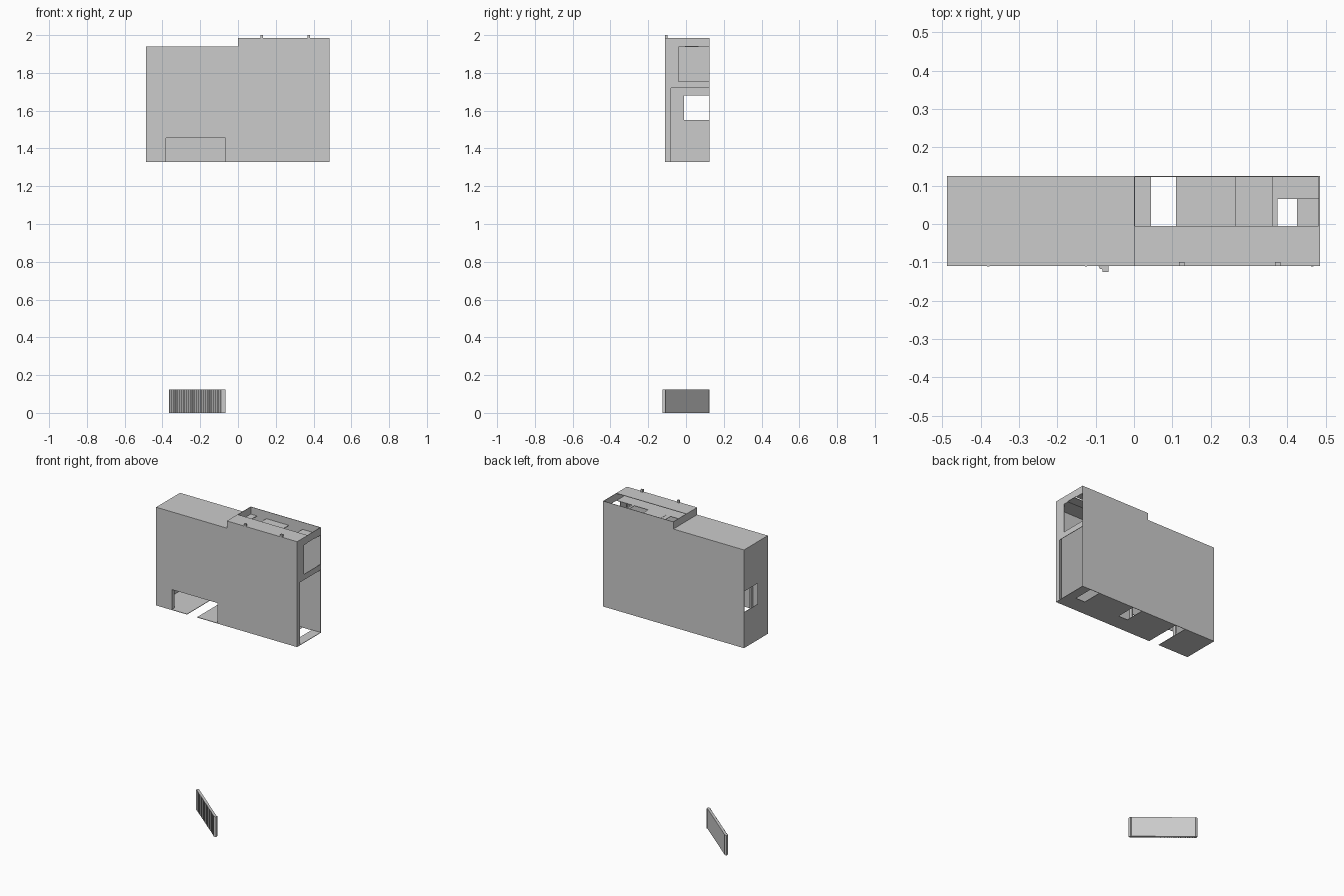
import bpy, bmesh, math
from mathutils import Vector

cube = bpy.data.objects.get("Cube")
if cube:
    bpy.data.objects.remove(cube, do_unlink=True)

# Overall limits of the sheet metal housing
LEFT, RIGHT = -0.488, 0.485
FRONT, BACK = -0.11, 0.125
BASE, LOW, HIGH = 1.327, 1.94, 1.985
T = 0.003


def plate(name, axis, outline, start, depth=T):
    """Extrude a flat outline along the named axis."""
    place = {
        "x": lambda a, b: Vector((start, a, b)),
        "y": lambda a, b: Vector((a, start, b)),
        "z": lambda a, b: Vector((a, b, start)),
    }[axis]
    bm = bmesh.new()
    face = bm.faces.new([bm.verts.new(place(a, b)) for a, b in outline])
    grown = bmesh.ops.extrude_face_region(bm, geom=[face])
    step = Vector([depth if c == axis else 0 for c in "xyz"])
    moved = [v for v in grown["geom"] if isinstance(v, bmesh.types.BMVert)]
    bmesh.ops.translate(bm, verts=moved, vec=step)
    bmesh.ops.recalc_face_normals(bm, faces=bm.faces)
    mesh = bpy.data.meshes.new(name)
    bm.to_mesh(mesh)
    bm.free()
    obj = bpy.data.objects.new(name, mesh)
    bpy.context.collection.objects.link(obj)
    return obj


def rect(a0, a1, b0, b1):
    return [(a0, b0), (a1, b0), (a1, b1), (a0, b1)]


def comb(x0, x1, notches):
    """Horizontal plate outline with slots (left, right, inner, outer edge)."""
    pts = [(x0, FRONT), (x1, FRONT), (x1, BACK)]
    for a, b, depth in reversed(notches):
        pts += [(b, BACK), (b, depth), (a, depth), (a, BACK)]
    return pts + [(x0, BACK)]


# Front and back walls share the stepped outline; the front has a doorway
step_top = [(RIGHT, BASE), (RIGHT, HIGH), (0, HIGH), (0, LOW), (LEFT, LOW), (LEFT, BASE)]
DOOR_L, DOOR_R, DOOR_TOP = -0.38, -0.065, 1.455
doorway = [(DOOR_L, BASE), (DOOR_L, DOOR_TOP), (DOOR_R, DOOR_TOP), (DOOR_R, BASE)]
plate("front_wall", "y", step_top + doorway, FRONT)
plate("back_wall", "y", step_top, BACK - T)

# Side walls with openings that run to the back edge
plate("right_end_wall", "x", [
    (FRONT, BASE), (BACK, BASE), (BACK, 1.55), (-0.01, 1.55),
    (-0.01, 1.68), (BACK, 1.68), (BACK, LOW), (FRONT, LOW)], LEFT)
plate("left_end_wall", "x", [
    (FRONT, BASE), (-0.08, BASE), (-0.08, 1.72), (BACK, 1.72), (BACK, 1.755),
    (-0.04, 1.755), (-0.04, LOW), (BACK, LOW), (BACK, HIGH), (FRONT, HIGH)], RIGHT - T)

# Floor in two parts with a through gap and rear slots
SLOT_Y = -0.005
plate("floor_end", "z", rect(LEFT, -0.275, FRONT, BACK), BASE)
plate("floor_main", "z", comb(-0.205, RIGHT, [
    (0.045, 0.11, SLOT_Y), (0.36, 0.425, SLOT_Y)]), BASE)

# Lid, step riser, raised cover and recessed deck
plate("low_lid", "z", rect(LEFT, 0, FRONT, BACK), LOW - T)
plate("step_riser", "x", rect(FRONT, BACK, LOW, HIGH), 0)
plate("raised_cover", "z", rect(0, RIGHT, FRONT, SLOT_Y), HIGH - T)
plate("recessed_deck", "z", comb(0, 0.375, [
    (0.045, 0.11, SLOT_Y), (0.265, 0.36, SLOT_Y)]), LOW - T)
plate("deck_back_strip", "z", rect(0.375, RIGHT, 0.065, BACK), LOW - T)
plate("deck_front_strip", "z", rect(0.375, RIGHT, FRONT, SLOT_Y), LOW - T)
plate("deck_panel", "z", rect(0.14, 0.25, SLOT_Y, 0.065), LOW, 0.001)

# Upright guides behind the front wall and a shallow outer facing
for i, x in enumerate((DOOR_L - 0.008, DOOR_R, 0.462)):
    plate(f"upright_guide_{i + 1}", "z", rect(x, x + 0.008, FRONT + T, -0.085),
          BASE + T, LOW - BASE - 2 * T)
for i, x in enumerate((DOOR_L, -0.125, 0.465)):
    low = BASE if x > 0 else DOOR_TOP
    plate(f"front_seam_{i + 1}", "y", rect(x - 0.003, x + 0.003, low, LOW),
          FRONT - 0.001, 0.002)

# Pegs on the raised cover
for i, x in enumerate((0.125, 0.375)):
    plate(f"top_peg_{i + 1}", "z", rect(x - 0.007, x + 0.007, FRONT, FRONT + 0.011),
          HIGH, 2 - HIGH)

# Detached ribbed curtain standing diagonally on the ground
start, end = Vector((-0.358, 0.117)), Vector((-0.078, -0.113))
run = end - start
side = Vector((run.y, -run.x)).normalized()
RIBS, HALF, HEIGHT = 28, 0.007, 0.125
ribbed = []
for i in range(RIBS * 2 + 1):
    p = start + run * i / (RIBS * 2) + side * (HALF + 0.003 * (i % 2))
    ribbed.append((p.x, p.y))
smooth_side = [(p - side * HALF)[:] for p in (end, start)]
plate("ribbed_curtain", "z", ribbed + smooth_side, 0, HEIGHT)
plate("curtain_end_post", "z", rect(-0.082, -0.066, -0.125, -0.109), 0, HEIGHT)
plate("curtain_back_post", "z", rect(-0.366, -0.352, 0.11, BACK), 0, HEIGHT)
